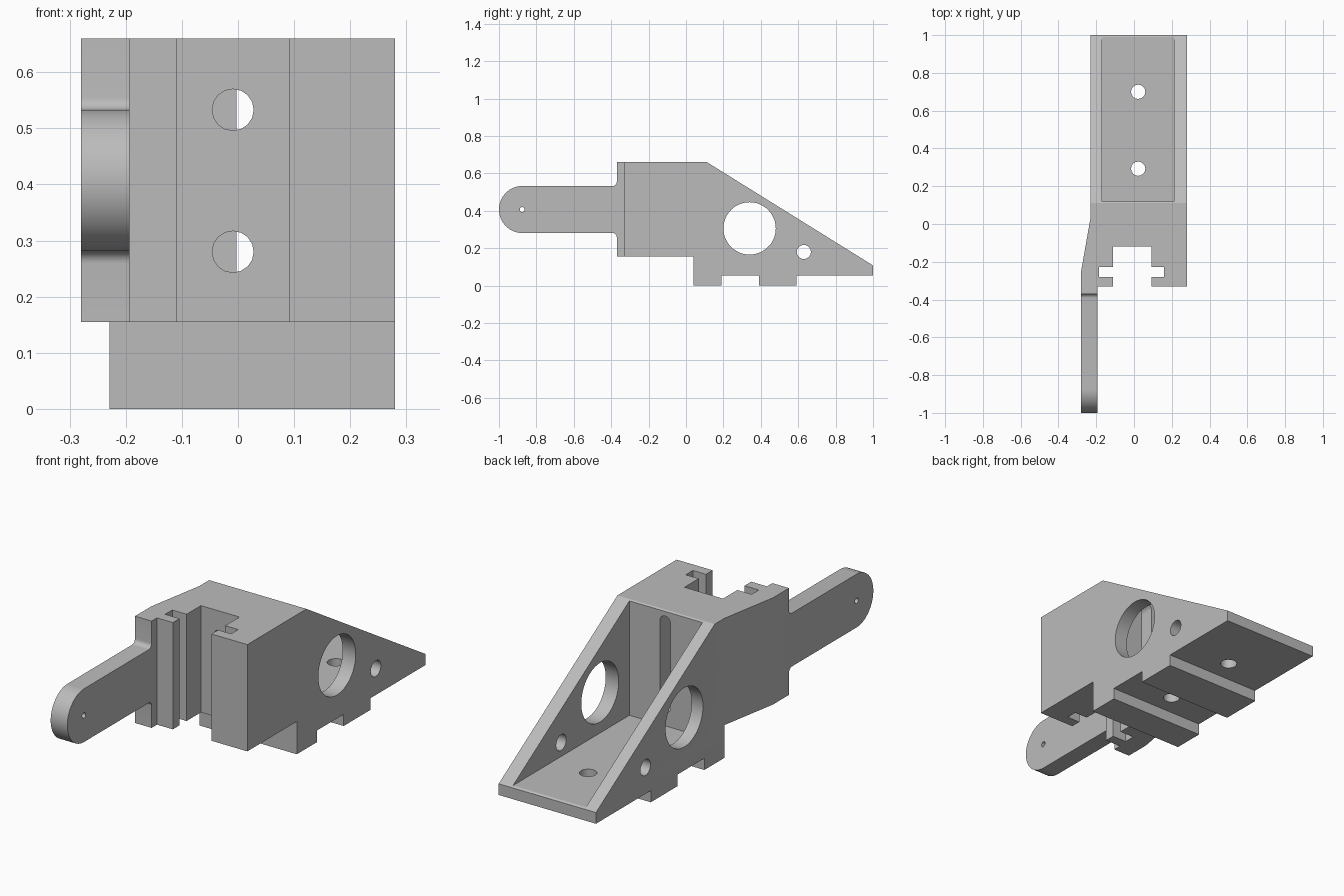
import bpy
import bmesh
from math import pi, sin, cos, radians
from mathutils import Vector

if "Cube" in bpy.data.objects:
    bpy.data.objects.remove(bpy.data.objects["Cube"])

grey = bpy.data.materials.new("plain grey")
grey.use_nodes = True
colour = (0.5, 0.5, 0.5, 1)
grey.diffuse_color = colour
grey.node_tree.nodes["Principled BSDF"].inputs["Base Color"].default_value = colour


def prism(name, outline, axis, low, high):
    """Extrude a 2D outline along an axis; the outline uses the other two axes in order."""
    def place(p, depth):
        co = list(p)
        co.insert("xyz".index(axis), depth)
        return Vector(co)
    bm = bmesh.new()
    face = bm.faces.new([bm.verts.new(place(p, low)) for p in outline])
    moved = bmesh.ops.extrude_face_region(bm, geom=[face])["geom"]
    shift = place((0, 0), high - low)
    bmesh.ops.translate(bm, vec=shift, verts=[g for g in moved if isinstance(g, bmesh.types.BMVert)])
    bmesh.ops.recalc_face_normals(bm, faces=bm.faces)
    mesh = bpy.data.meshes.new(name)
    bm.to_mesh(mesh)
    bm.free()
    mesh.materials.append(grey)
    obj = bpy.data.objects.new(name, mesh)
    bpy.context.collection.objects.link(obj)
    return obj


def arc(u, v, radius, start, end, steps):
    angles = [radians(start + (end - start) * i / steps) for i in range(steps + 1)]
    return [(u + radius * cos(a), v + radius * sin(a)) for a in angles]


def circle(u, v, radius, sides):
    return arc(u, v, radius, 0, 360, sides)[:-1]


def rect(u0, u1, v0, v1):
    return [(u0, v0), (u1, v0), (u1, v1), (u0, v1)]


def combine(obj, tool, operation):
    mod = obj.modifiers.new("cut", "BOOLEAN")
    mod.object = tool
    mod.operation = operation
    mod.solver = "EXACT"
    bpy.context.view_layer.objects.active = obj
    bpy.ops.object.modifier_apply(modifier=mod.name)
    bpy.data.objects.remove(tool)


# Side silhouette: rounded arm, fillets, block, sloping back and stepped foot
arm_low, arm_high, front = 0.281, 0.533, -0.37
arm_mid = (arm_low + arm_high) / 2
arm_radius = (arm_high - arm_low) / 2
fillet = 0.022
side = arc(arm_radius - 1, arm_mid, arm_radius, 90, 270, 32)
side += arc(front - fillet, arm_low - fillet, fillet, 90, 0, 6)
side += [(front, 0.155), (0.04, 0.155), (0.04, 0), (0.19, 0), (0.19, 0.055),
         (0.39, 0.055), (0.39, 0), (0.59, 0), (0.59, 0.055), (1, 0.055),
         (1, 0.108), (0.112, 0.66), (front, 0.66)]
side += arc(front - fillet, arm_high + fillet, fillet, 0, -90, 6)
bracket = prism("bracket", side, "x", -0.5, 0.5)

# Plan silhouette: offset arm, tapered flank and T-slot channel
plan = [(-0.28, -1.1), (-0.193, -1.1), (-0.193, -0.33), (-0.11, -0.33),
        (-0.11, -0.28), (-0.185, -0.28), (-0.185, -0.227), (-0.11, -0.227),
        (-0.11, -0.12), (0.092, -0.12), (0.092, -0.227), (0.16, -0.227),
        (0.16, -0.28), (0.092, -0.28), (0.092, -0.33), (0.28, -0.33),
        (0.28, 1.1), (-0.229, 1.1), (-0.229, 0.04), (-0.28, -0.25)]
combine(bracket, prism("plan", plan, "z", -0.5, 1), "INTERSECT")

# Open cavity between the two side walls
combine(bracket, prism("cavity", rect(-0.17, 0.212, 0.12, 1.2), "z", 0.114, 1), "DIFFERENCE")

# Large and small holes through both side walls, and the pin hole in the arm
for y, z, radius, sides in [(0.34, 0.306, 0.14, 48), (0.63, 0.18, 0.038, 16), (-0.876, arm_mid, 0.013, 16)]:
    combine(bracket, prism("side_hole", circle(y, z, radius, sides), "x", -0.6, 0.6), "DIFFERENCE")

# Bolt holes in the floor
for y in (0.293, 0.7):
    combine(bracket, prism("floor_hole", circle(0.022, y, 0.038, 16), "z", -0.2, 0.3), "DIFFERENCE")

# Rounded vertical slot at the back of the channel wall, met by two round holes from the front
slot = arc(0.025, 0.605, 0.028, 0, 180, 12) + arc(0.025, 0.205, 0.028, 180, 360, 12)
combine(bracket, prism("slot", slot, "y", 0, 0.2), "DIFFERENCE")
for z in (0.28, 0.533):
    combine(bracket, prism("channel_hole", circle(-0.009, z, 0.037, 16), "y", -0.2, 0.02), "DIFFERENCE")

# Smooth the rounded surfaces only
bpy.ops.object.select_all(action="DESELECT")
bracket.select_set(True)
bpy.context.view_layer.objects.active = bracket
bpy.ops.object.shade_smooth_by_angle(angle=radians(30))
